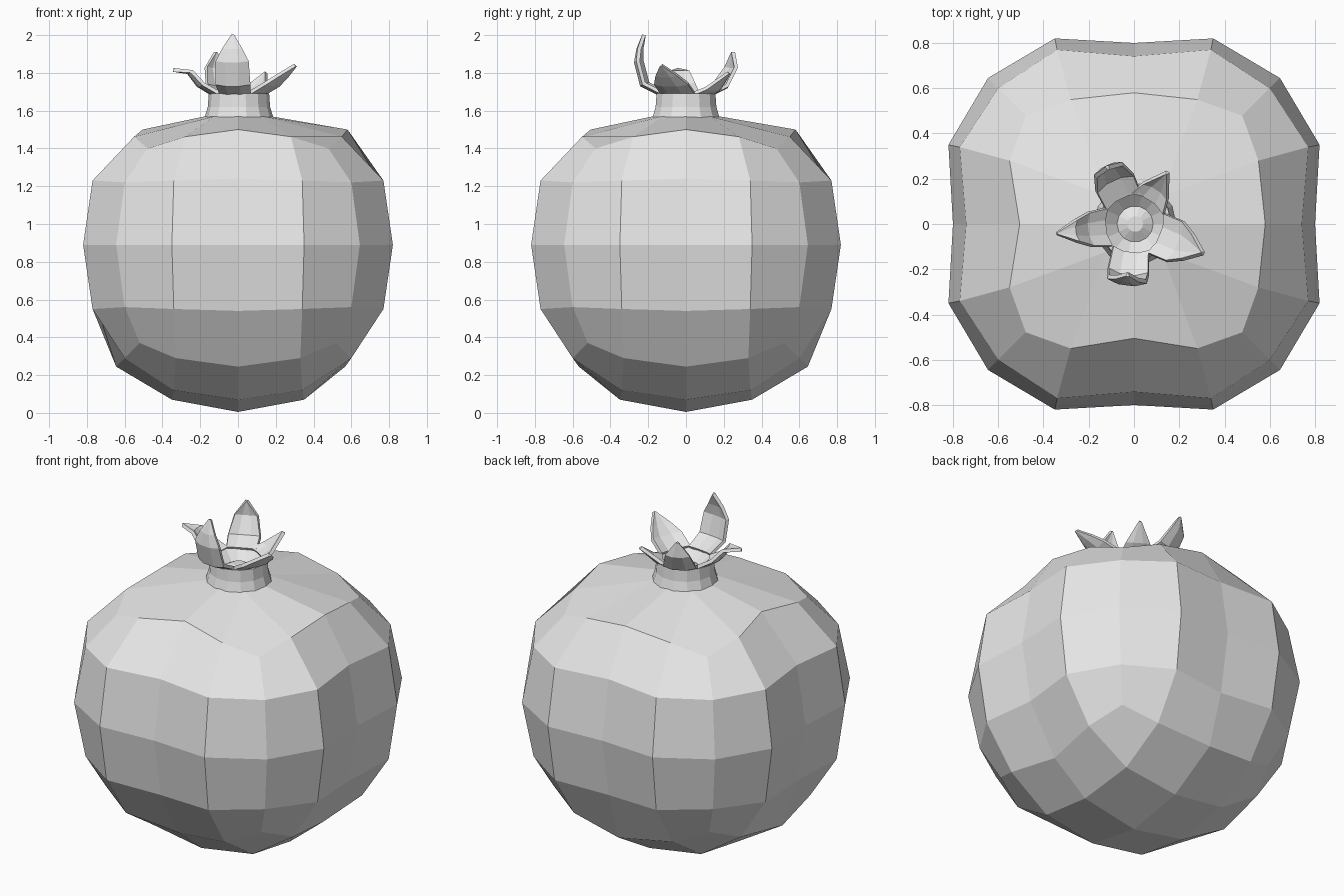
import bpy, bmesh, math
from mathutils import Vector

cube = bpy.data.objects.get("Cube")
if cube:
    bpy.data.objects.remove(cube, do_unlink=True)

grey = bpy.data.materials.new("light grey")
grey.use_nodes = True
grey.diffuse_color = (0.8, 0.8, 0.8, 1)
grey.node_tree.nodes["Principled BSDF"].inputs["Base Color"].default_value = (0.8, 0.8, 0.8, 1)


def finish(bm, name):
    bmesh.ops.recalc_face_normals(bm, faces=bm.faces)
    mesh = bpy.data.meshes.new(name)
    bm.to_mesh(mesh)
    bm.free()
    mesh.materials.append(grey)
    obj = bpy.data.objects.new(name, mesh)
    bpy.context.collection.objects.link(obj)
    return obj


# Fruit body: a cube grid rounded by rules on its grid position
MID = 0.89
ROUND = {  # grid class -> distance for each grid level
    (2, 0, 0): (0, 0, 0.885), (2, 1, 0): (0, 0.35, 0.82),
    (2, 1, 1): (0, 0.34, 0.77), (2, 2, 0): (0, 0, 0.645),
    (2, 2, 1): (0, 0.33, 0.60), (2, 2, 2): (0, 0, 0.52),
}


def body_point(g):
    levels = [abs(n) for n in g]
    table = ROUND[tuple(sorted(levels, reverse=True))]
    p = Vector([math.copysign(table[l], n) for l, n in zip(levels, g)])
    x, y, z = g
    side_mid = (x == 0) != (y == 0) and max(levels[:2]) == 2
    if z == 2 and max(levels[:2]) < 2:          # top ring drawn in to the neck
        flat = Vector((x, y, 0))
        p = flat.normalized() * 0.175 if flat.length else flat
        p.z = 0.68
    elif z == 2 and side_mid:                   # uneven shoulder
        reach = 0.58 if x + y > 0 else 0.505
        p = Vector((x, y, 0)).normalized() * reach
        p.z = 0.61
    elif z == 2:
        p = Vector((p.x * 0.92, p.y * 0.92, 0.51 if levels[:2] == [2, 2] else 0.572))
        if levels[:2] != [2, 2]:
            p.x, p.y = [math.copysign(0.55 if l == 2 else 0.28, n) for l, n in zip(levels, g[:2])]
    elif side_mid and z > -2:                   # shallow groove down each side
        p.x, p.y = p.x * 0.904, p.y * 0.904
    elif side_mid and (x > 0 or y < 0):
        p.x, p.y = p.x * 0.88, p.y * 0.88
    return p + Vector((0, 0, MID))


bm = bmesh.new()
bmesh.ops.create_cube(bm, size=4)
bmesh.ops.subdivide_edges(bm, edges=bm.edges[:], cuts=3, use_grid_fill=True)
for v in bm.verts:
    v.co = body_point([round(c) for c in v.co])
finish(bm, "fruit_body")

# Neck with a hollow cup and a low central boss
SIDES = 14
profile = [(0.183, 1.56), (0.165, 1.62), (0.16, 1.69), (0.145, 1.69),
           (0.08, 1.635), (0.035, 1.66)]
bm = bmesh.new()
rings = [[bm.verts.new((r * math.cos(a) + 0.005, r * math.sin(a), z))
          for a in (math.tau * i / SIDES for i in range(SIDES))] for r, z in profile]
for low, high in zip(rings, rings[1:]):
    for i in range(SIDES):
        j = (i + 1) % SIDES
        bm.faces.new((low[i], low[j], high[j], high[i]))
bm.faces.new(rings[-1])
bm.faces.new(rings[0][::-1])
finish(bm, "neck")


# Sepals: cupped tapering strips, stations are (radius, height, half width)
def sepal(name, degrees, stations):
    a = math.radians(degrees)
    out, side = Vector((math.cos(a), math.sin(a), 0)), Vector((-math.sin(a), math.cos(a), 0))
    bm = bmesh.new()
    rows = []
    for r, z, w in stations:
        rows.append([bm.verts.new(out * (r - 0.35 * w * abs(s)) + side * s * w
                                  + Vector((0, 0, z + 0.15 * w * abs(s))))
                     for s in (-1, -0.4, 0.4, 1)])
    for low, high in zip(rows, rows[1:]):
        for i in range(3):
            bm.faces.new((low[i], low[i + 1], high[i + 1], high[i]))
    obj = finish(bm, name)
    solid = obj.modifiers.new("thickness", "SOLIDIFY")
    solid.thickness = 0.02
    solid.offset = 0


sepal("front_sepal", -97, [(0.14, 1.68, 0.08), (0.245, 1.73, 0.09), (0.275, 1.85, 0.085),
                           (0.26, 1.92, 0.05), (0.225, 2.0, 0.004)])
sepal("right_sepal", 187, [(0.14, 1.68, 0.085), (0.22, 1.73, 0.075), (0.27, 1.80, 0.05),
                           (0.345, 1.815, 0.005)])
sepal("back_right_sepal", 115, [(0.14, 1.68, 0.085), (0.23, 1.72, 0.09), (0.285, 1.82, 0.065),
                                (0.275, 1.91, 0.005)])
sepal("back_left_sepal", 57, [(0.14, 1.68, 0.085), (0.195, 1.71, 0.065), (0.27, 1.80, 0.005)])
sepal("left_sepal", -23, [(0.14, 1.68, 0.095), (0.23, 1.73, 0.095), (0.28, 1.78, 0.06),
                          (0.33, 1.84, 0.005)])
